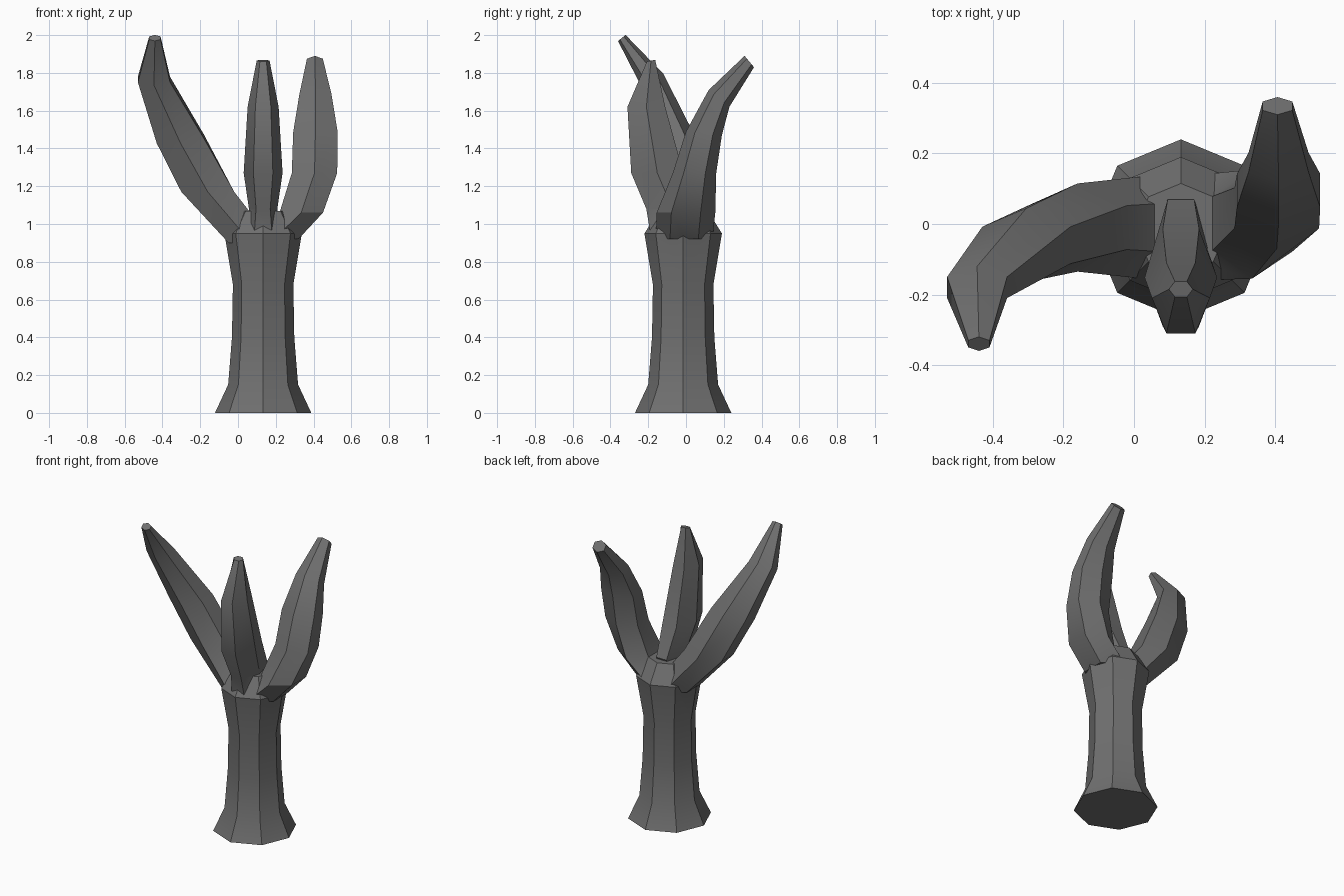
import bpy, bmesh, math

old = bpy.data.objects.get("Cube")
if old:
    bpy.data.objects.remove(old, do_unlink=True)

# Bark colour
bark = bpy.data.materials.new("dark_grey_bark")
bark.use_nodes = True
GREY = (0.16, 0.16, 0.16, 1)
bark.diffuse_color = GREY
bark.node_tree.nodes["Principled BSDF"].inputs["Base Color"].default_value = GREY


def loft(name, sections, sides, phase=0.0):
    """Skin rings given as (x, y, z, half_width, half_depth, slope_x, slope_y)."""
    bm = bmesh.new()
    turns = [phase + math.tau * i / sides for i in range(sides)]
    wide = max(math.cos(t) for t in turns)
    deep = max(math.sin(t) for t in turns)
    rings = []
    for x, y, z, hw, hd, sx, sy in sections:
        ring = []
        for t in turns:
            dx, dy = hw * math.cos(t) / wide, hd * math.sin(t) / deep
            ring.append(bm.verts.new((x + dx, y + dy, z + sx * dx + sy * dy)))
        rings.append(ring)
    for low, high in zip(rings, rings[1:]):
        for i in range(sides):
            j = (i + 1) % sides
            bm.faces.new((low[i], low[j], high[j], high[i]))
    bm.faces.new(rings[0][::-1])
    bm.faces.new(rings[-1])
    bmesh.ops.recalc_face_normals(bm, faces=bm.faces)
    mesh = bpy.data.meshes.new(name)
    bm.to_mesh(mesh)
    bm.free()
    mesh.materials.append(bark)
    obj = bpy.data.objects.new(name, mesh)
    bpy.context.collection.objects.link(obj)
    return obj


# Flared octagonal trunk
profile = [(0, .255), (.15, .185), (.4, .165), (.68, .16), (.95, .205), (1.07, .13)]
trunk = loft("forked_trunk", [(.133, -.015, z, r, r, 0, 0) for z, r in profile], 8)

# Three bent, tapering branches
right_angle = math.pi / 2
branches = [
    loft("tall_branch", [
        (.07, -.01, .9, .12, .15, 0, 0),
        (-.16, -.01, 1.17, .14, .125, 0, 0),
        (-.305, -.06, 1.45, .125, .105, .1, .2),
        (-.445, -.18, 1.765, .085, .06, 0, .5),
        (-.44, -.34, 1.985, .03, .02, 0, .8)], 6, right_angle),
    loft("back_leaning_branch", [
        (.19, -.01, .92, .13, .15, 0, 0),
        (.335, 0, 1.06, .115, .155, 0, 0),
        (.405, .045, 1.27, .12, .115, 0, 0),
        (.41, .095, 1.48, .118, .095, 0, -.1),
        (.41, .175, 1.665, .085, .055, 0, -.8),
        (.407, .335, 1.86, .042, .025, 0, -1.2)], 6, right_angle),
    loft("middle_branch", [
        (.133, -.09, .9, .1, .09, 0, 0),
        (.133, -.07, 1.08, .075, .14, 0, 0),
        (.133, -.152, 1.27, .103, .138, 0, 0),
        (.133, -.21, 1.62, .082, .1, 0, 0),
        (.133, -.185, 1.865, .034, .022, 0, .2)], 6),
]

# Fuse the branches into the trunk
bpy.context.view_layer.objects.active = trunk
for branch in branches:
    fuse = trunk.modifiers.new("fuse", 'BOOLEAN')
    fuse.operation = 'UNION'
    fuse.solver = 'EXACT'
    fuse.object = branch
    bpy.ops.object.modifier_apply(modifier=fuse.name)
    bpy.data.objects.remove(branch, do_unlink=True)

bpy.ops.object.select_all(action='DESELECT')
trunk.select_set(True)
bpy.ops.object.shade_smooth_by_angle(angle=math.radians(30))
